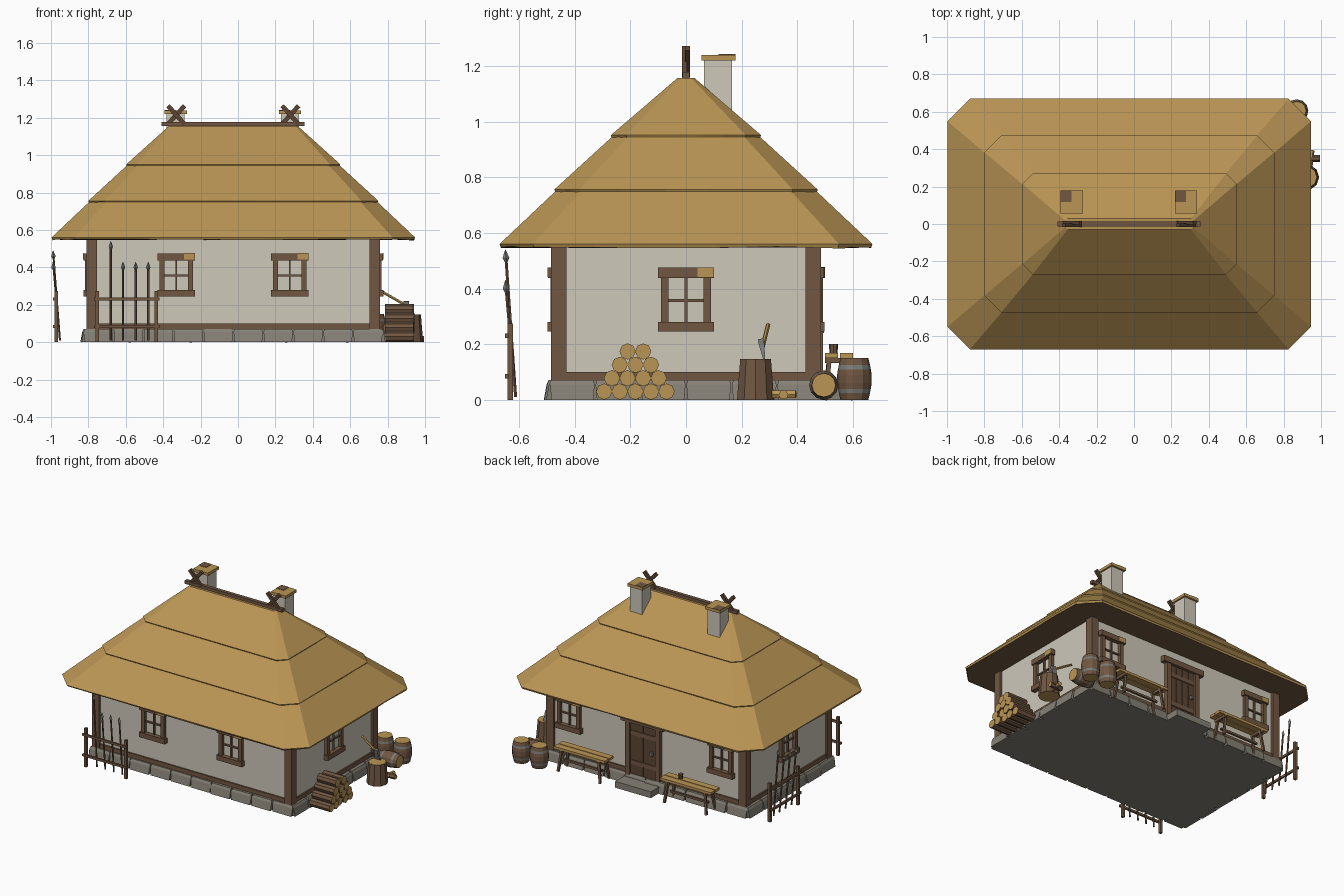
import bpy, bmesh, random
from math import pi, sin, cos, radians
from mathutils import Matrix, Vector

random.seed(4)
if "Cube" in bpy.data.objects:
    bpy.data.objects.remove(bpy.data.objects["Cube"])


def material(name, rgb):
    m = bpy.data.materials.new(name)
    m.use_nodes = True
    m.diffuse_color = (*rgb, 1)
    m.node_tree.nodes["Principled BSDF"].inputs["Base Color"].default_value = (*rgb, 1)
    return m


STRAW = material("straw", (0.49, 0.30, 0.09))
WOOD = material("wood", (0.165, 0.095, 0.055))
DARK = material("dark wood", (0.11, 0.06, 0.033))
PLASTER = material("plaster", (0.62, 0.58, 0.49))
STONE = material("stone", (0.24, 0.22, 0.18))
METAL = material("metal", (0.20, 0.20, 0.19))
I = Matrix.Identity(4)


def loft(name, rings, bands, caps=None, m=I):
    """Skin closed rings; bands is one material or one per band, caps is (first, last)."""
    n = len(rings[0])
    if not isinstance(bands, list):
        bands = [bands] * (len(rings) - 1)
    caps = caps or (bands[0], bands[-1])
    mats = list(dict.fromkeys([*bands, *caps]))
    bm = bmesh.new()
    vs = [[bm.verts.new(m @ Vector(p)) for p in ring] for ring in rings]
    for a, b, mat in zip(vs, vs[1:], bands):
        for i in range(n):
            j = (i + 1) % n
            bm.faces.new((a[i], a[j], b[j], b[i])).material_index = mats.index(mat)
    bm.faces.new(vs[0][::-1]).material_index = mats.index(caps[0])
    bm.faces.new(vs[-1]).material_index = mats.index(caps[1])
    bmesh.ops.recalc_face_normals(bm, faces=bm.faces)
    me = bpy.data.meshes.new(name)
    bm.to_mesh(me)
    bm.free()
    for mat in mats:
        me.materials.append(mat)
    ob = bpy.data.objects.new(name, me)
    bpy.context.collection.objects.link(ob)
    return ob


def rect(x0, x1, y0, y1, z):
    return [(x0, y0, z), (x1, y0, z), (x1, y1, z), (x0, y1, z)]


def box(name, xs, ys, zs, mat, m=I):
    return loft(name, [rect(*xs, *ys, z) for z in zs], mat, m=m)


def turned(name, profile, bands, p0=(0, 0, 0), p1=(0, 0, 1), sides=8, caps=None, m=I):
    """Round part with (radius, height) profile, running from p0 towards p1."""
    p0, d = Vector(p0), Vector(p1) - Vector(p0)
    frame = m @ Matrix.Translation(p0) @ d.to_track_quat('Z', 'Y').to_matrix().to_4x4()
    rings = [[(r * cos(2 * pi * i / sides), r * sin(2 * pi * i / sides), z)
              for i in range(sides)] for r, z in profile]
    return loft(name, rings, bands, caps, frame)


def rod(name, p0, p1, r, mat, sides=6, caps=None, m=I, r1=None):
    length = (Vector(p1) - Vector(p0)).length
    return turned(name, [(r, 0), (r1 or r, length)], mat, p0, p1, sides, caps, m)


def place(x, y, z=0, turn=0):
    return Matrix.Translation((x, y, z)) @ Matrix.Rotation(radians(turn), 4, 'Z')


CX = -0.025          # centre of the house
HX, HY = 0.77, 0.465  # half size of the walls

# Walls, sill beams and corner posts
box("walls", (CX - HX, CX + HX), (-HY, HY), (0.06, 0.56), PLASTER)
box("sill_beam", (CX - HX - 0.01, CX + HX + 0.01), (-HY - 0.01, HY + 0.01), (0.06, 0.10), WOOD)
for sx in (-1, 1):
    for sy in (-1, 1):
        x, y = CX + sx * 0.757, sy * 0.457
        box("corner_post", (x - 0.028, x + 0.028), (y - 0.028, y + 0.028), (0.06, 0.56), WOOD)

# Foundation slab with a course of tapered stones
box("foundation", (CX - 0.785, CX + 0.785), (-0.48, 0.48), (0, 0.068), STONE)


def stones(count, half, m):
    w = 2 * half / count
    for i in range(count):
        x, d = -half + (i + 0.5) * w, random.uniform(0, 0.012)
        loft("foundation_stone", [rect(x - w * 0.46, x + w * 0.46, -d - 0.01, 0.05, 0),
                                  rect(x - w * 0.49, x + w * 0.49, -d, 0.05, 0.055),
                                  rect(x - w * 0.46, x + w * 0.46, 0.008 - d, 0.05, 0.071)], STONE, m=m)


for turn, x, y, half, count in ((0, CX, -0.49, 0.8, 10), (180, CX, 0.49, 0.8, 10),
                                (90, CX + 0.8, 0, 0.49, 6), (-90, CX - 0.8, 0, 0.49, 6)):
    stones(count, half, place(x, y, 0, turn))

# Thatched roof in three overlapping tiers


def roof_ring(hx, hy, c, z, jitter=0.0):
    corners = [(-hx + c, -hy), (hx - c, -hy), (hx, -hy + c), (hx, hy - c),
               (hx - c, hy), (-hx + c, hy), (-hx, hy - c), (-hx, -hy + c)]
    ring = []
    for i, a in enumerate(corners):
        b = corners[(i + 1) % 8]
        for k in range(5):
            t = k / 5
            ring.append((CX + a[0] + (b[0] - a[0]) * t, a[1] + (b[1] - a[1]) * t,
                         z + random.uniform(-jitter, jitter)))
    return ring


tiers = [("roof_lower", (0.972, 0.67, 0.12, 0.56), (0.762, 0.46, 0.09, 0.758)),
         ("roof_middle", (0.775, 0.473, 0.09, 0.756), (0.56, 0.257, 0.055, 0.953)),
         ("roof_upper", (0.572, 0.27, 0.055, 0.951), (0.343, 0.03, 0.012, 1.157))]
for name, low, high in tiers:
    hx, hy, c, z = low
    loft(name, [roof_ring(hx - 0.005, hy - 0.005, c, z - 0.012, 0.004), roof_ring(*low),
                roof_ring(*high)], STRAW, (WOOD, STRAW))

# Ridge pole with crossed sticks
box("ridge_pole", (-0.41, 0.355), (-0.013, 0.013), (1.155, 1.178), WOOD)
for x in (-0.33, 0.28):
    for s in (-1, 1):
        m = Matrix.Translation((x, s * 0.006, 1.215)) @ Matrix.Rotation(s * radians(42), 4, 'Y')
        box("ridge_cross", (-0.012, 0.012), (-0.009, 0.009), (-0.066, 0.066), DARK, m)

# Chimneys
for x in (-0.333, 0.277):
    box("chimney", (x - 0.048, x + 0.048), (0.065, 0.165), (0.9, 1.222), PLASTER)
    box("chimney_cap", (x - 0.059, x + 0.059), (0.055, 0.178), (1.22, 1.24), STRAW)
    box("chimney_flue", (x - 0.059, x), (0.117, 0.178), (1.24, 1.242), WOOD)

# Windows, facing local -y


def window(m):
    box("window_lintel", (-0.10, 0.10), (-0.03, 0.01), (0.438, 0.475), WOOD, m)
    box("lintel_patch", (0.042, 0.101), (-0.033, -0.03), (0.442, 0.476), STRAW, m)
    box("window_sill", (-0.10, 0.10), (-0.032, 0.01), (0.245, 0.28), WOOD, m)
    for s in (-1, 1):
        box("window_jamb", sorted((s * 0.063, s * 0.09)), (-0.022, 0.01), (0.28, 0.438), WOOD, m)
    box("window_mullion", (-0.005, 0.005), (-0.012, 0.01), (0.28, 0.438), WOOD, m)
    box("window_bar", (-0.065, 0.065), (-0.011, 0.01), (0.352, 0.362), WOOD, m)


for x in (-0.33, 0.277):
    window(place(x, -HY))
for x in (-0.61, 0.585):
    window(place(x, HY, 0, 180))
window(place(CX + HX, 0, 0, 90))
window(place(CX - HX, 0, 0, -90))

# Door and step
door = place(0, HY, 0, 180)
for i in range(4):
    x = -0.1 + i * 0.05
    box("door_plank", (x + 0.001, x + 0.049), (-0.015, 0.01), (0.07, 0.44), DARK, door)
for z in (0.14, 0.35):
    box("door_batten", (-0.095, 0.095), (-0.021, 0), (z, z + 0.03), WOOD, door)
for s in (-1, 1):
    box("door_jamb", sorted((s * 0.1, s * 0.135)), (-0.028, 0.01), (0.06, 0.44), WOOD, door)
box("door_lintel", (-0.165, 0.165), (-0.035, 0.01), (0.438, 0.478), WOOD, door)
box("door_handle", (0.06, 0.08), (-0.03, 0), (0.24, 0.265), METAL, door)
box("door_step", (-0.14, 0.14), (-0.13, 0), (0, 0.045), STONE, door)

# Benches along the back wall, one with a mug
for cx in (-0.415, 0.42):
    m = place(cx, 0.55)
    for s in (-1, 1):
        box("bench_plank", (-0.2, 0.2), sorted((s * 0.003, s * 0.05)), (0.15, 0.168), STRAW, m)
        box("bench_brace", sorted((s * 0.14, s * 0.16)), (-0.05, 0.05), (0.132, 0.15), WOOD, m)
        for t in (-1, 1):
            rod("bench_leg", (s * 0.165, t * 0.05, 0), (s * 0.145, t * 0.035, 0.15), 0.011, WOOD, 4, m=m)
    box("bench_rail", (-0.15, 0.15), (-0.007, 0.007), (0.06, 0.075), WOOD, m)
rod("mug", (-0.33, 0.53, 0.168), (-0.33, 0.53, 0.2), 0.014, WOOD, 8, r1=0.017)

# Spear racks, facing local -y


def rack(m, tall):
    for s in (-1, 1):
        box("rack_post", (s * 0.158 - 0.009, s * 0.158 + 0.009), (-0.012, 0.008), (0, 0.275), WOOD, m)
    for z in (0.085, 0.23):
        box("rack_rail", (-0.175, 0.175), (-0.02, -0.008), (z - 0.008, z + 0.008), WOOD, m)
    for x, top in ((-0.085, tall), (-0.02, 0.43), (0.048, 0.43), (0.115, 0.43)):
        a, b = Vector((x, 0.018, 0.01)), Vector((x, -0.019, top))
        neck = b + (a - b).normalized() * 0.045
        rod("spear_shaft", a, neck, 0.006, WOOD, 6, m=m)
        turned("spear_tip", [(0.005, 0), (0.012, 0.015), (0.001, 0.045)], METAL, neck, b, 4, m=m)


rack(place(-0.595, -0.63), 0.54)
rack(place(-0.97, 0.29, 0, -90), 0.49)

# Stacked firewood
for row, count in enumerate((5, 4, 3, 2)):
    for i in range(count):
        y = -0.182 + (i - (count - 1) / 2) * 0.056
        z = 0.03 + row * 0.048
        rod("firewood", (0.785, y, z), (0.925 + random.uniform(0, 0.02), y, z), 0.029, WOOD, 8,
            (STRAW, STRAW))

# Barrels: two upright, one lying down
staves = [(0.05, 0), (0.056, 0.025), (0.059, 0.04), (0.062, 0.06), (0.062, 0.09),
          (0.059, 0.11), (0.056, 0.125), (0.05, 0.15)]
hoops = [WOOD, METAL, WOOD, WOOD, WOOD, METAL, WOOD]
for x in (0.73, 0.87):
    turned("barrel", staves, hoops, (x, 0.605, 0), (x, 0.605, 1), 12, (STRAW, STRAW))
turned("lying_barrel", [(r * 0.85, z) for r, z in staves], hoops, (0.775, 0.495, 0.053),
       (1.775, 0.495, 0.053), 12, (STRAW, STRAW))

# Chopping block, axe and loose billets
rod("chopping_block", (0.92, 0.25, 0), (0.92, 0.25, 0.147), 0.07, WOOD, 10, (STRAW, STRAW), r1=0.058)
rod("axe_handle", (0.91, 0.275, 0.19), (0.77, 0.295, 0.27), 0.008, STRAW)
head = Matrix.Translation((0.9, 0.275, 0.18)) @ Matrix.Rotation(radians(10), 4, 'X')
loft("axe_head", [rect(-0.02, 0.025, -0.003, 0.003, -0.04), rect(-0.014, 0.014, -0.01, 0.01, 0.02),
                  rect(-0.014, 0.014, -0.01, 0.01, 0.04)], METAL, m=head)
rod("billet", (0.9, 0.35, 0.018), (0.995, 0.35, 0.018), 0.018, WOOD, 6, (STRAW, STRAW))
rod("billet", (0.94, 0.31, 0.02), (0.95, 0.395, 0.02), 0.015, STRAW)
